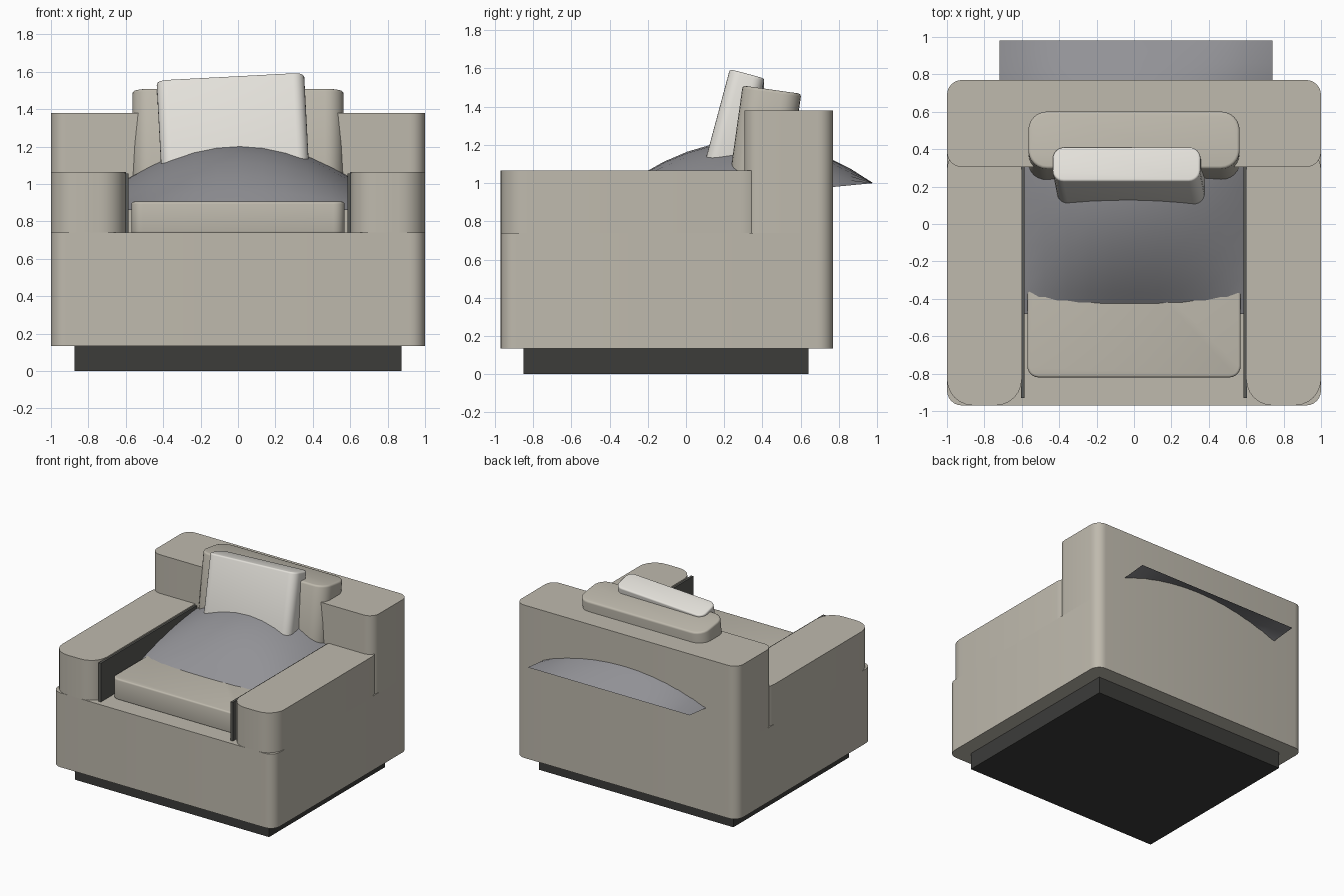
import bpy, bmesh
from math import radians
from mathutils import Matrix, Euler

if "Cube" in bpy.data.objects:
    bpy.data.objects.remove(bpy.data.objects["Cube"])


def material(name, rgb):
    m = bpy.data.materials.new(name)
    m.diffuse_color = (*rgb, 1)
    m.use_nodes = True
    m.node_tree.nodes["Principled BSDF"].inputs["Base Color"].default_value = m.diffuse_color
    return m


FABRIC = material("beige_fabric", (0.52, 0.49, 0.42))
DARK = material("dark_base", (0.045, 0.045, 0.042))
SHADOW = material("dark_lining", (0.10, 0.10, 0.09))
GREY = material("grey_throw", (0.29, 0.29, 0.31))
CREAM = material("cream_cloth", (0.78, 0.76, 0.71))


def finish(bm, name, mat):
    mesh = bpy.data.meshes.new(name)
    bm.to_mesh(mesh)
    bm.free()
    ob = bpy.data.objects.new(name, mesh)
    bpy.context.collection.objects.link(ob)
    mesh.materials.append(mat)
    bpy.ops.object.select_all(action='DESELECT')
    ob.select_set(True)
    bpy.context.view_layer.objects.active = ob
    bpy.ops.object.shade_smooth_by_angle(angle=radians(35))
    return ob


def block(name, center, size, mat, corner=0.0, rim=0.0, rot=(0, 0, 0)):
    """Box with rounded upright corners and softly rounded top/bottom rims."""
    bm = bmesh.new()
    bmesh.ops.create_cube(bm, size=1)
    bmesh.ops.scale(bm, vec=size, verts=bm.verts)
    if corner:
        upright = [e for e in bm.edges
                   if abs(e.verts[0].co.z - e.verts[1].co.z) > 1e-4]
        bmesh.ops.bevel(bm, geom=upright, offset=corner, segments=6,
                        profile=0.5, affect='EDGES')
    if rim:
        level = [e for e in bm.edges
                 if abs(e.verts[0].co.z - e.verts[1].co.z) < 1e-4]
        bmesh.ops.bevel(bm, geom=level, offset=rim, segments=3,
                        profile=0.5, affect='EDGES')
    turn = Euler([radians(a) for a in rot]).to_matrix().to_4x4()
    bm.transform(Matrix.Translation(center) @ turn)
    return finish(bm, name, mat)


def span(name, lo, hi, mat, **kw):
    """Block given by its two opposite corners."""
    return block(name, [(a + b) / 2 for a, b in zip(lo, hi)],
                 [b - a for a, b in zip(lo, hi)], mat, **kw)


# Frame: plinth, body and backrest
span("plinth", (-0.875, -0.85, 0), (0.875, 0.64, 0.14), DARK)
span("body", (-1, -0.97, 0.135), (1, 0.77, 0.74), FABRIC, corner=0.08)
span("backrest", (-1, 0.305, 0.735), (1, 0.77, 1.38), FABRIC, corner=0.08)

# Arms with a dark lining strip on the inside
for side, s in (("left", -1), ("right", 1)):
    block(side + "_arm", (s * 0.8, -0.27, 0.90), (0.4, 1.40, 0.33), FABRIC,
          corner=0.14)
    block(side + "_arm_lining", (s * 0.595, -0.29, 0.895),
          (0.02, 1.28, 0.32), SHADOW)

# Cushions
span("seat_cushion", (-0.57, -0.82, 0.735), (0.57, 0.32, 0.905), FABRIC,
     corner=0.06, rim=0.012)
block("back_cushion", (0, 0.408, 1.192), (1.13, 0.31, 0.60), FABRIC,
      corner=0.10, rim=0.015, rot=(-8, 0, 0))
block("pillow", (-0.025, 0.243, 1.263), (0.79, 0.19, 0.60), CREAM,
      corner=0.06, rim=0.012, rot=(-15, -3, 0))

# Domed throw sheet, tilted slightly up towards the back
bm = bmesh.new()
bmesh.ops.create_grid(bm, x_segments=12, y_segments=12, size=1)
for v in bm.verts:
    x, y, _ = v.co
    v.co = (0.01 + 0.73 * x, 0.25 + 0.73 * y,
            0.93 + 0.07 * y + 0.29 * (1 - x * x) * (1 - y * y))
finish(bm, "throw_blanket", GREY)
